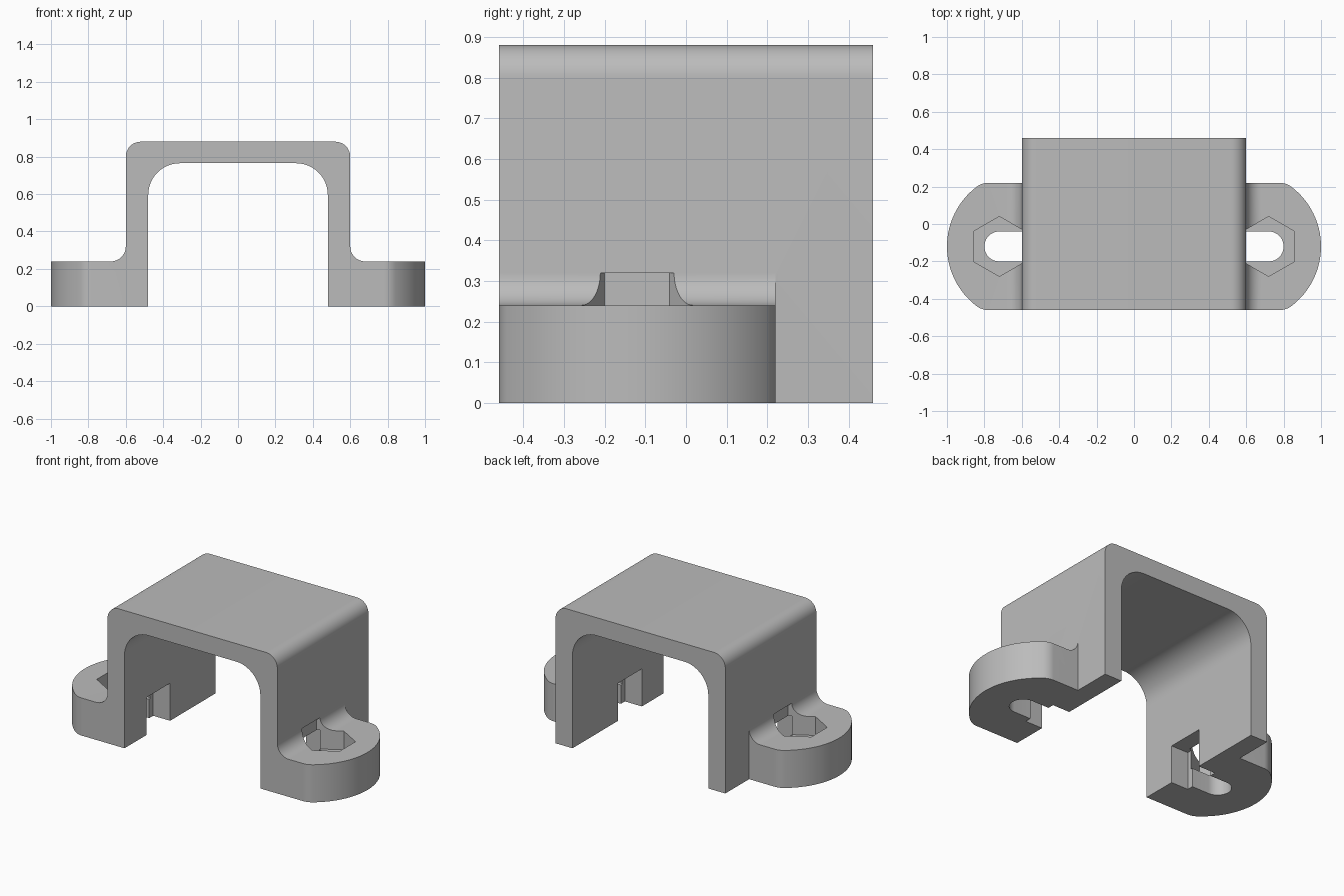
import bpy, bmesh, math
from mathutils import Vector

if "Cube" in bpy.data.objects:
    bpy.data.objects.remove(bpy.data.objects["Cube"], do_unlink=True)

grey = bpy.data.materials.new("plain grey")
grey.use_nodes = True
colour = (0.5, 0.5, 0.5, 1)
grey.diffuse_color = colour
grey.node_tree.nodes["Principled BSDF"].inputs["Base Color"].default_value = colour

FRONT, BACK = -0.46, 0.46      # ends of the channel
EAR_Y, EAR_BACK = -0.12, 0.22  # ear centre line and rear edge
WALL, INNER, EAR_TOP = 0.6, 0.48, 0.24


def arc(cx, cy, r, start, end, steps=12):
    """Points along an arc, angles in degrees."""
    angles = [math.radians(start + (end - start) * i / steps) for i in range(steps + 1)]
    return [(cx + r * math.cos(a), cy + r * math.sin(a)) for a in angles]


def prism(name, points, low, high, axis="z", side=1):
    """Extrude a closed outline along z (outline in x, y) or y (outline in x, z)."""
    bm = bmesh.new()
    place = (lambda u, v: (u * side, v, low)) if axis == "z" else (lambda u, v: (u * side, low, v))
    face = bm.faces.new([bm.verts.new(place(u, v)) for u, v in points])
    moved = bmesh.ops.extrude_face_region(bm, geom=[face])["geom"]
    step = high - low
    offset = Vector((0, 0, step)) if axis == "z" else Vector((0, step, 0))
    bmesh.ops.translate(bm, vec=offset, verts=[g for g in moved if isinstance(g, bmesh.types.BMVert)])
    bmesh.ops.recalc_face_normals(bm, faces=bm.faces)
    mesh = bpy.data.meshes.new(name)
    bm.to_mesh(mesh)
    bm.free()
    mesh.materials.append(grey)
    obj = bpy.data.objects.new(name, mesh)
    bpy.context.collection.objects.link(obj)
    return obj


def combine(target, tool, operation):
    """Apply a boolean and discard the tool."""
    bpy.context.view_layer.update()
    mod = target.modifiers.new("combine", "BOOLEAN")
    mod.operation, mod.solver, mod.object = operation, "EXACT", tool
    bpy.context.view_layer.objects.active = target
    bpy.ops.object.modifier_apply(modifier=mod.name)
    bpy.data.objects.remove(tool, do_unlink=True)


# Channel: one half of the arch section, mirrored to the other side
outer = [(WALL, 0)] + arc(WALL - 0.08, 0.8, 0.08, 0, 90)
inner = arc(INNER - 0.17, 0.595, 0.17, 90, 0) + [(INNER, 0)]
section = outer + [(-x, z) for x, z in reversed(outer)]
section += [(-x, z) for x, z in reversed(inner)] + inner
bracket = prism("mounting_bracket", section, FRONT, BACK, "y")

# Ear side section with the concave fillet against the wall
ear_section = [(0.55, 0), (1.1, 0), (1.1, EAR_TOP)]
ear_section += arc(WALL + 0.08, EAR_TOP + 0.08, 0.08, 270, 180) + [(0.55, EAR_TOP + 0.08)]

# Ear plan: broad round nose blended into straight sides
nose = math.degrees(math.atan2(0.24, 0.18))
half = arc(WALL, 0, 0.4, 0, nose, 16) + arc(WALL + 0.18, 0.24, 0.1, nose, 90, 8)[1:] + [(0.5, 0.34)]
ear_plan = [(x, EAR_Y + y) for x, y in half]
ear_plan += [(x, EAR_Y - y) for x, y in reversed(half[1:])]

# Cutter outlines: bolt slot, nut pocket and wall opening
slot = [(0.4, EAR_Y - 0.08)] + arc(0.72, EAR_Y, 0.08, -90, 90, 20) + [(0.4, EAR_Y + 0.08)]
pocket = arc(0.72, EAR_Y, 0.16, 30, 330, 5)
opening = [(x, EAR_Y + y) for x, y in ((0.4, -0.12), (WALL, -0.12), (WALL, 0.12), (0.4, 0.12))]

for side in (1, -1):
    ear = prism("ear", ear_section, FRONT, EAR_BACK, "y", side)
    combine(ear, prism("ear_plan", ear_plan, -0.1, 0.5, "z", side), "INTERSECT")
    combine(bracket, ear, "UNION")
for side in (1, -1):
    for name, outline, low, high in (("slot", slot, -0.1, 0.2),
                                     ("nut_pocket", pocket, 0.12, EAR_TOP + 0.08),
                                     ("wall_opening", opening, -0.1, EAR_TOP)):
        combine(bracket, prism(name, outline, low, high, "z", side), "DIFFERENCE")

# Smooth the curves, keep the edges crisp
bpy.ops.object.select_all(action="DESELECT")
bracket.select_set(True)
bpy.context.view_layer.objects.active = bracket
bpy.ops.object.shade_smooth_by_angle(angle=math.radians(25))
